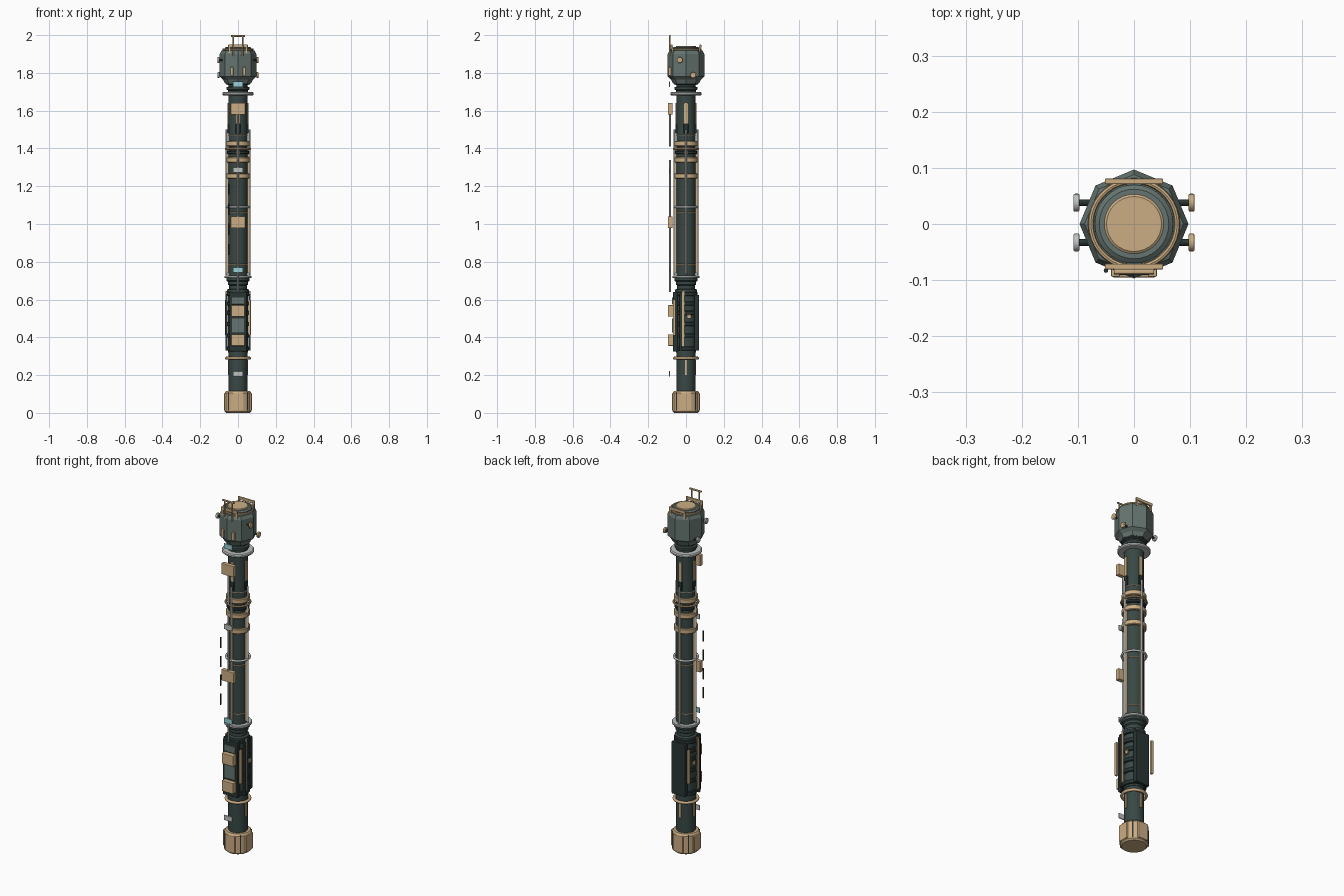
import bpy, math
from mathutils import Matrix, Vector

if "Cube" in bpy.data.objects:
    bpy.data.objects.remove(bpy.data.objects["Cube"])


def material(name, rgb):
    m = bpy.data.materials.new(name)
    m.use_nodes = True
    m.diffuse_color = (*rgb, 1)
    m.node_tree.nodes["Principled BSDF"].inputs["Base Color"].default_value = (*rgb, 1)
    return m


DARK = material("dark green", (.04, .065, .06))
DEEP = material("deep green", (.022, .036, .034))
GREY = material("grey green", (.13, .175, .16))
TAN = material("tan", (.60, .42, .23))
WHITE = material("pale grey", (.52, .55, .53))
CYAN = material("pale cyan", (.32, .64, .68))


def finish(ob, name, mat, bevel=0):
    ob.name = name
    ob.data.materials.append(mat)
    if bevel:
        mod = ob.modifiers.new("edge", "BEVEL")
        mod.width = bevel
        mod.segments = 2
    return ob


def box(name, mat, x, y, z, bevel=0, turn=0):
    """Box from x, y, z ranges, turned about the main axis in degrees."""
    ranges = (x, y, z)
    centre = Vector([(a + b) / 2 for a, b in ranges])
    bpy.ops.mesh.primitive_cube_add(size=1)
    ob = bpy.context.object
    ob.data.transform(Matrix.Translation(centre) @ Matrix.Diagonal([b - a for a, b in ranges] + [1]))
    ob.rotation_euler.z = math.radians(turn)
    return finish(ob, name, mat, bevel)


def rod(name, mat, start, end, radius, sides=12):
    a, b = Vector(start), Vector(end)
    bpy.ops.mesh.primitive_cylinder_add(vertices=sides, radius=radius, depth=(b - a).length,
                                        location=(a + b) / 2)
    ob = bpy.context.object
    ob.rotation_euler = (b - a).to_track_quat("Z", "Y").to_euler()
    bpy.ops.object.shade_smooth_by_angle()
    return finish(ob, name, mat)


def lathe(name, mat, profile, sides=32, smooth=True):
    """Revolve (radius, height) points about the main axis, with closed ends."""
    verts, faces = [], []
    for r, z in profile:
        for i in range(sides):
            a = math.tau * i / sides
            verts.append((r * math.cos(a), r * math.sin(a), z))
    for k in range(len(profile) - 1):
        for i in range(sides):
            j = (i + 1) % sides
            faces.append((k * sides + i, k * sides + j, (k + 1) * sides + j, (k + 1) * sides + i))
    faces.append(tuple(reversed(range(sides))))
    faces.append(tuple(range(len(verts) - sides, len(verts))))
    mesh = bpy.data.meshes.new(name)
    mesh.from_pydata(verts, [], faces)
    ob = bpy.data.objects.new(name, mesh)
    bpy.context.collection.objects.link(ob)
    bpy.context.view_layer.objects.active = ob
    ob.select_set(True)
    if smooth:
        bpy.ops.object.shade_smooth_by_angle()
    ob.select_set(False)
    return finish(ob, name, mat)


def band(name, mat, radius, z, height, chamfer=.003):
    h = height / 2
    return lathe(name, mat, [(radius - chamfer, z - h), (radius, z - h + chamfer),
                             (radius, z + h - chamfer), (radius - chamfer, z + h)])


def torus(name, mat, radius, z, thick):
    bpy.ops.mesh.primitive_torus_add(major_radius=radius, minor_radius=thick, location=(0, 0, z),
                                     major_segments=36, minor_segments=8)
    bpy.ops.object.shade_smooth()
    return finish(bpy.context.object, name, mat)


# Pommel with four slots
lathe("pommel", TAN, [(.062, 0), (.071, .008), (.071, .105), (.064, .115)])
for k in range(4):
    box("pommel_slot", DEEP, (-.003, .003), (-.072, -.06), (.012, .108), turn=45 + 90 * k)
    box("pommel_cover", TAN, (-.03, .03), (-.073, -.06), (.012, .105), .003, 90 * k)

# Lower shaft
lathe("lower_shaft", DARK, [(.05, .11), (.05, .33)])
torus("lower_ring", TAN, .061, .29, .008)
for k in range(4):
    if k:
        box("lower_strip", TAN, (-.006, .006), (-.054, -.048), (.2, .28), turn=90 * k)

# Control section
lathe("control_core", DARK, [(.054, .32), (.054, .645)])
for z in (.34, .41, .47, .53, .58, .63):
    band("control_rib", DEEP, .062, z, .022)
box("front_plate", DEEP, (-.046, .046), (-.07, -.045), (.325, .64), .004)
box("back_panel", DEEP, (-.043, .043), (.045, .069), (.33, .625), .004)
for side in (-1, 1):
    box("side_guard", DEEP, (side * .061 - .006, side * .061 + .006), (-.035, -.022), (.33, .63))
    box("side_strip", TAN, (side * .062 - .004, side * .062 + .004), (-.021, -.008), (.35, .645), .002)
    box("side_latch", TAN, (side * .061 - .004, side * .061 + .004), (.005, .028), (.5, .52), .002)
for turn in (0, 180):
    box("corner_strip", TAN, (.055, .068), (-.07, -.056), (.41, .6), .003, turn)
for z0, z1 in ((.355, .415), (.51, .57)):
    box("control_box", TAN, (-.036, .036), (-.095, -.066), (z0, z1), .003)
for z0, z1 in ((.425, .5), (.575, .612)):
    box("display", GREY, (-.033, .033), (-.074, -.066), (z0, z1), .002)

# Lower neck
lathe("lower_neck", DARK, [(.058, .64), (.058, .652), (.047, .657), (.047, .675), (.054, .68),
                           (.054, .695), (.062, .7), (.062, .715)])

# Barrel with bands, rails and rods
lathe("barrel", DARK, [(.05, .71), (.05, 1.7)])
band("barrel_ring_low", WHITE, .072, .72, .014)
torus("barrel_ring_middle", WHITE, .061, 1.09, .006)
for z in (.785, 1.06, 1.47):
    torus("thin_trim", TAN, .05, z, .0025)
for z in (1.255, 1.34, 1.425):
    band("tan_band", TAN, .062, z, .027)
torus("clamp_ring", TAN, .063, 1.398, .006)
band("dark_clamp", DEEP, .06, 1.378, .016)
for k in range(4):
    box("rail", TAN, (-.007, .007), (-.06, -.048), (.74, 1.4), turn=90 * k)
    a = math.radians(90 * k)
    x, y = .061 * math.sin(a), -.061 * math.cos(a)
    rod("pale_rod", WHITE, (x, y, .73), (x, y, 1.5), .005)
    box("upper_strip", TAN, (-.01, .01), (-.056, -.048), (1.53, 1.64), .002, 90 * k)
    box("upper_guard", DEEP, (-.012, .012), (-.055, -.048), (1.48, 1.53), .002, 90 * k)

# Front conduit with its boxes and tags
for z0, z1 in ((.64, 1.34), (1.41, 1.6)):
    rod("front_conduit", WHITE, (0, -.084, z0), (0, -.084, z1), .005)
for z in (1.01, 1.61):
    box("front_box", TAN, (-.039, .039), (-.095, -.071), (z - .031, z + .031), .003)
for z, mat in ((.207, WHITE), (1.285, WHITE), (.757, CYAN), (1.74, CYAN)):
    box("front_tag", mat, (-.026, .026), (-.091, -.084), (z - .014, z + .014), .002)
for z in (.865, .972, 1.078, 1.185):
    rod("floating_pin", DEEP, (-.05, -.083, z - .03), (-.05, -.083, z + .03), .004)

# Upper neck
band("white_collar", WHITE, .083, 1.69, .018, .005)
lathe("upper_neck", DARK, [(.052, 1.69), (.052, 1.708), (.06, 1.712), (.06, 1.724), (.05, 1.728),
                           (.05, 1.735), (.064, 1.74), (.064, 1.755)])

# Eight-sided head with rim and cap
lathe("head", GREY, [(.07, 1.745), (.08, 1.765), (.097, 1.78), (.097, 1.9), (.088, 1.918),
                     (.075, 1.922)], 8, False)
torus("top_ring", TAN, .077, 1.925, .005)
lathe("top_rim", GREY, [(.07, 1.915), (.07, 1.932), (.062, 1.938), (.056, 1.938)])
lathe("top_cap", TAN, [(.053, 1.93), (.053, 1.94), (.049, 1.943)])
for side in (-1, 1):
    box("top_bar", TAN, (-.052, .052), (side * .076 - .005, side * .076 + .005), (1.934, 1.95), .002)
    for x in (-.045, .045):
        box("bar_post", TAN, (x - .005, x + .005), (side * .074 - .004, side * .074 + .004), (1.905, 1.94))
    box("head_bracket", TAN, (side * .033 - .008, side * .033 + .008), (-.094, -.08), (1.785, 1.83), .002)

# Tall handle at the front
rod("handle_bar", TAN, (-.036, -.085, 1.995), (.036, -.085, 1.995), .005)
for x in (-.024, .024):
    rod("handle_post", TAN, (x, -.085, 1.89), (x, -.085, 1.995), .004)

# Round pods beside the head
for side, mat in ((-1, WHITE), (1, TAN)):
    for y, z in ((-.033, 1.868), (.038, 1.788)):
        pod = rod("side_pod", mat, (side * .097, y, z), (side * .108, y, z), .016, 20)
        mod = pod.modifiers.new("edge", "BEVEL")
        mod.width = .003
        mod.segments = 2
        rod("pod_stem", DEEP, (side * .075, y, z), (side * .098, y, z), .006)
